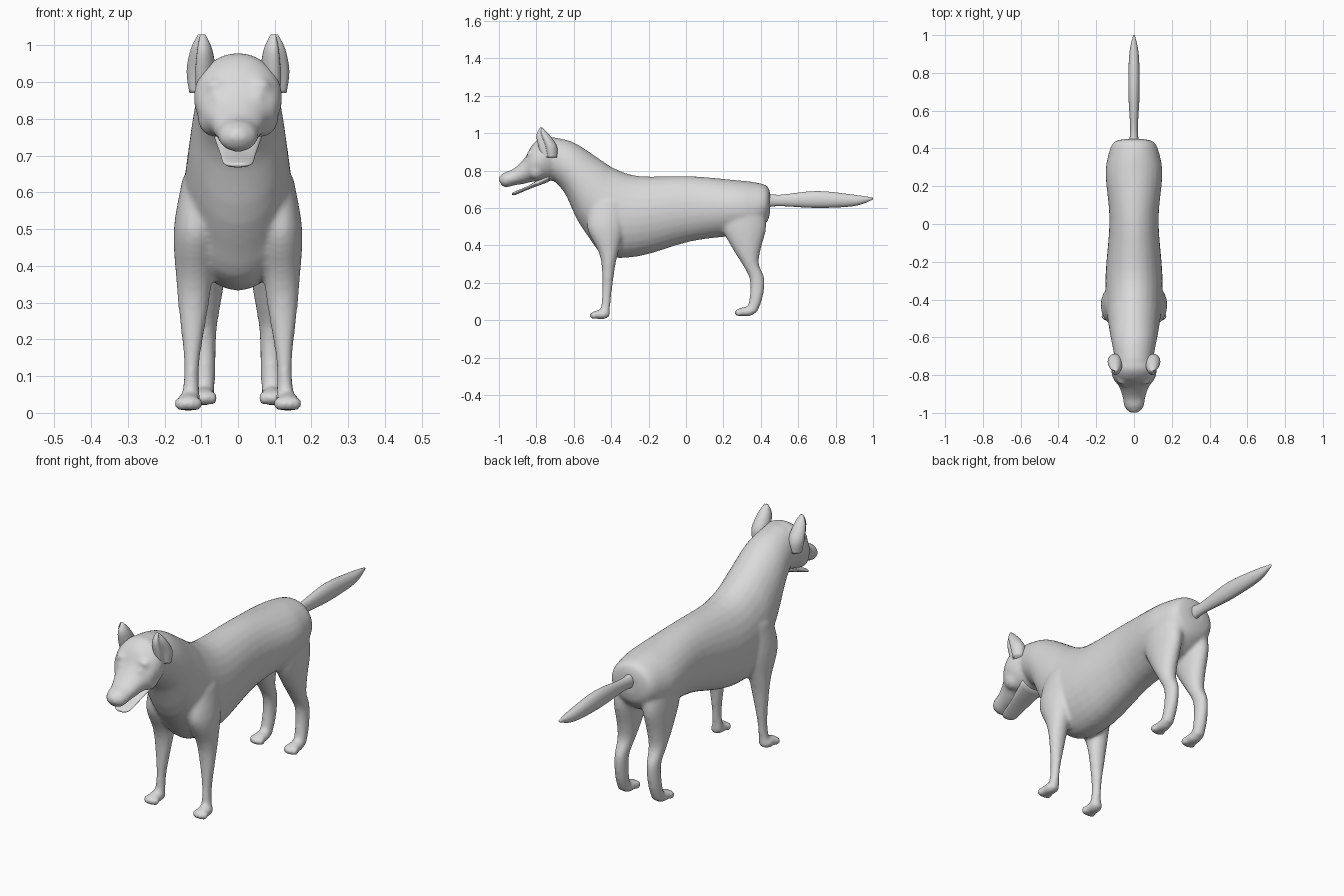
import bpy, bmesh, math
from mathutils import Vector, Matrix

old = bpy.data.objects.get("Cube")
if old:
    bpy.data.objects.remove(old, do_unlink=True)

shade = (0.7, 0.7, 0.7, 1)
grey = bpy.data.materials.new("plain_grey")
grey.use_nodes = True
grey.diffuse_color = shade
grey.node_tree.nodes["Principled BSDF"].inputs["Base Color"].default_value = shade


def spline(p, q, r, s, t):
    """Smooth curve from q to r, guided by the neighbours p and s."""
    return [b + t * (c - a) / 2 + t * t * (a - 2.5 * b + 2 * c - d / 2)
            + t ** 3 * (3 * b - a - 3 * c + d) / 2 for a, b, c, d in zip(p, q, r, s)]


def smooth_rows(rows, steps=4):
    """Fill in rows between the given ones."""
    padded = [rows[0], *rows, rows[-1]]
    dense = [spline(*quad, k / steps)
             for quad in zip(padded, padded[1:], padded[2:], padded[3:])
             for k in range(steps)]
    return dense + [rows[-1]]


def skin_rings(bm, rings, side=1, dent=0, segments=28):
    """Join oval rings, each given by two opposite edge points and a half width."""
    loops = []
    for first, second, width in rings:
        middle, half = (first + second) / 2, (first - second) / 2
        loop = []
        for k in range(segments):
            angle = math.tau * k / segments
            reach = 1 - dent * math.exp(-4 * (angle - 0.95) ** 2)
            across = Vector((width * side * math.sin(angle), 0, 0))
            loop.append(bm.verts.new(middle + (half * math.cos(angle) + across) * reach))
        loops.append(loop)
    for lower, upper in zip(loops, loops[1:]):
        for k in range(segments):
            bm.faces.new((lower[k - 1], lower[k], upper[k], upper[k - 1]))
    bm.faces.new(loops[0])
    bm.faces.new(loops[-1])


def lengthwise(bm, rows):
    """Rows of y, top, bottom and half width; rings lean forward at the chest."""
    rings = []
    for y, top, bottom, width in smooth_rows(rows):
        lean = 0.08 * math.exp(-((y + 0.47) / 0.15) ** 2)
        rings.append((Vector((0, y, top)), Vector((0, y - lean, bottom)), width))
    skin_rings(bm, rings)


def upright(bm, rows, x, side, dent=0):
    """Rows of z, front, back and half width; the column leans in as it rises."""
    rings = []
    for z, front, back, width in smooth_rows(rows):
        centre = side * (x - 0.03 * z)
        rings.append((Vector((centre, front, z)), Vector((centre, back, z)), width))
    skin_rings(bm, rings, side, dent)


def blob(bm, centre, radii):
    """Ellipsoid for muscles, toes and face details."""
    matrix = Matrix.Translation(centre) @ Matrix.Diagonal((*radii, 1))
    bmesh.ops.create_uvsphere(bm, u_segments=20, v_segments=12, radius=1, matrix=matrix)


def finish(bm, name):
    """Turn the built shape into a smooth shaded object."""
    bmesh.ops.recalc_face_normals(bm, faces=bm.faces)
    mesh = bpy.data.meshes.new(name)
    bm.to_mesh(mesh)
    bm.free()
    for face in mesh.polygons:
        face.use_smooth = True
    mesh.materials.append(grey)
    obj = bpy.data.objects.new(name, mesh)
    bpy.context.collection.objects.link(obj)
    return obj


# Torso and neck, from rump to nape
body = bmesh.new()
lengthwise(body, [
    (0.45, 0.68, 0.58, 0.05),
    (0.43, 0.72, 0.52, 0.11),
    (0.35, 0.74, 0.46, 0.14),
    (0.25, 0.75, 0.45, 0.15),
    (0.02, 0.77, 0.42, 0.13),
    (-0.25, 0.77, 0.34, 0.15),
    (-0.38, 0.81, 0.35, 0.15),
    (-0.46, 0.86, 0.47, 0.14),
    (-0.6, 0.95, 0.66, 0.12),
    (-0.72, 0.98, 0.76, 0.1)])

# Skull and upper muzzle
lengthwise(body, [
    (-0.68, 0.96, 0.75, 0.09),
    (-0.76, 0.98, 0.74, 0.12),
    (-0.82, 0.94, 0.74, 0.11),
    (-0.86, 0.87, 0.73, 0.08),
    (-0.92, 0.81, 0.72, 0.06),
    (-0.97, 0.79, 0.71, 0.05),
    (-1, 0.76, 0.74, 0.02)])
blob(body, (0, -0.98, 0.76), (0.03, 0.02, 0.02))

for side in (1, -1):
    # Brow, eye and cheek
    blob(body, (side * 0.06, -0.83, 0.89), (0.03, 0.02, 0.02))
    blob(body, (side * 0.05, -0.85, 0.86), (0.02, 0.015, 0.01))
    blob(body, (side * 0.06, -0.8, 0.8), (0.05, 0.05, 0.05))

    # Front leg with shoulder
    upright(body, [
        (0.64, -0.5, -0.33, 0.04),
        (0.5, -0.53, -0.33, 0.06),
        (0.37, -0.47, -0.36, 0.05),
        (0.28, -0.45, -0.38, 0.04),
        (0.12, -0.45, -0.4, 0.02),
        (0.02, -0.46, -0.41, 0.03)], 0.13, side)

    # Hind leg with thigh and hock
    upright(body, [
        (0.62, 0.2, 0.41, 0.06),
        (0.5, 0.19, 0.43, 0.06),
        (0.38, 0.25, 0.4, 0.05),
        (0.3, 0.3, 0.39, 0.04),
        (0.22, 0.34, 0.42, 0.03),
        (0.12, 0.34, 0.41, 0.03),
        (0.04, 0.32, 0.38, 0.03)], 0.095, side)

    # Paws, each with four toes
    for x, y, z in ((0.135, -0.455, 0.03), (0.093, 0.32, 0.045)):
        blob(body, (side * x, y, z), (0.033, 0.05, 0.026))
        for toe in (-1.5, -0.5, 0.5, 1.5):
            tip = y - 0.045 + abs(toe) * 0.007
            blob(body, (side * (x + toe * 0.017), tip, z - 0.005), (0.013, 0.02, 0.02))

skin = finish(body, "body")
remesh = skin.modifiers.new("Blend", 'REMESH')
remesh.mode = 'VOXEL'
remesh.voxel_size = 0.009
remesh.use_smooth_shade = True
soften = skin.modifiers.new("Soften", 'SMOOTH')
soften.factor = 0.5
soften.iterations = 9

# Lower jaw, hanging slightly open
jaw = bmesh.new()
lengthwise(jaw, [
    (-0.73, 0.79, 0.74, 0.07),
    (-0.84, 0.72, 0.7, 0.05),
    (-0.91, 0.69, 0.67, 0.04),
    (-0.93, 0.68, 0.67, 0.02)])
finish(jaw, "lower_jaw")

# Cupped ears, opening forward and outward
for side, label in ((1, "left"), (-1, "right")):
    ear = bmesh.new()
    upright(ear, [
        (0.87, -0.77, -0.69, 0.03),
        (0.93, -0.79, -0.69, 0.04),
        (0.99, -0.8, -0.73, 0.03),
        (1.03, -0.78, -0.77, 0.01)], 0.13, side, dent=0.6)
    finish(ear, label + "_ear")

# Tail held straight back
tail = bmesh.new()
lengthwise(tail, [
    (0.42, 0.68, 0.6, 0.03),
    (0.5, 0.67, 0.61, 0.02),
    (0.7, 0.69, 0.6, 0.03),
    (0.9, 0.67, 0.61, 0.025),
    (1, 0.655, 0.645, 0.004)])
finish(tail, "tail")
